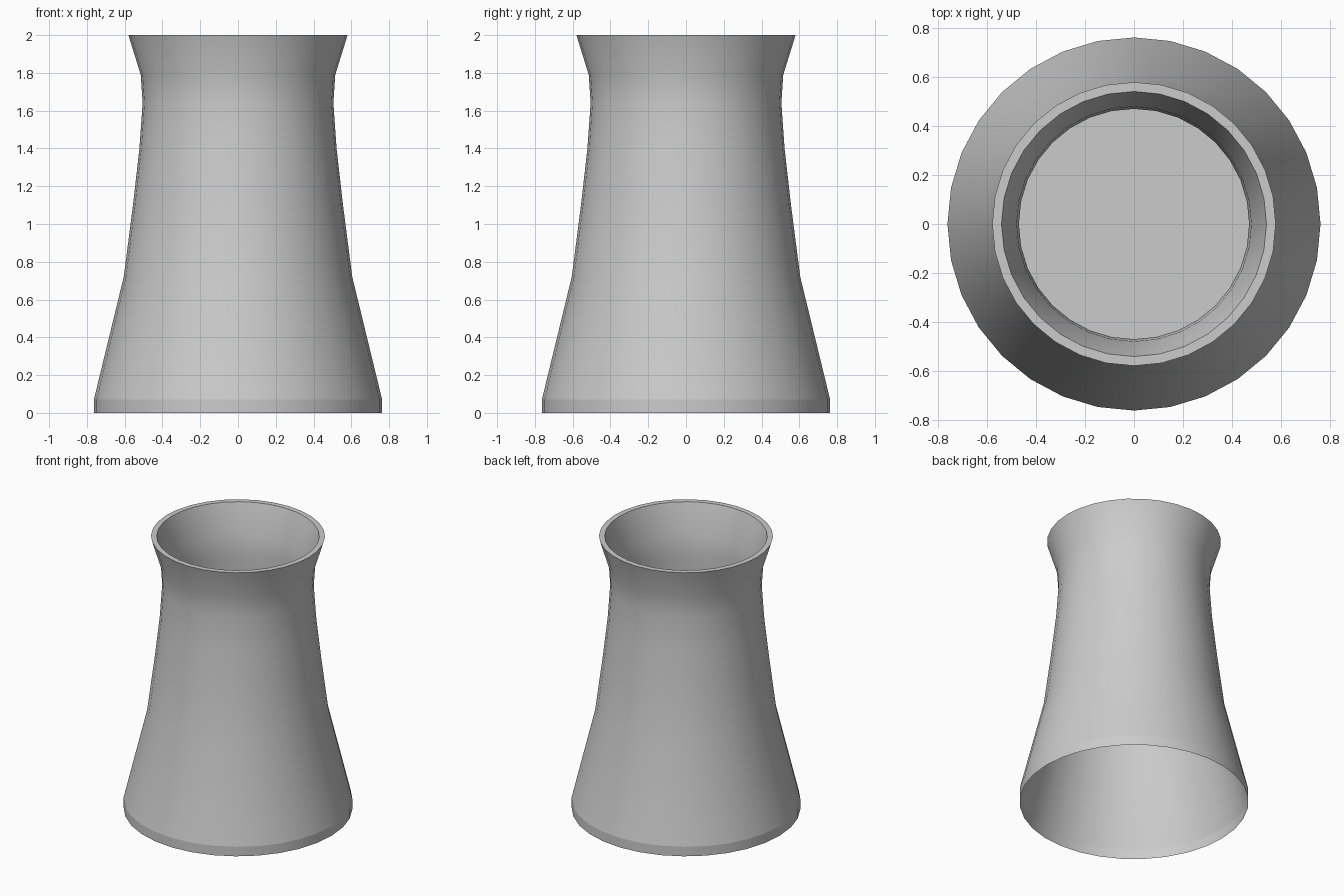
import bpy, bmesh, math

if "Cube" in bpy.data.objects:
    bpy.data.objects.remove(bpy.data.objects["Cube"])

SIDES = 32

def lathe(name, profile, sharp_rings=(), cap_end=False):
    """Revolve (radius, z) points around z, smooth apart from the given rings."""
    bm = bmesh.new()
    rings = []
    for r, z in profile:
        rings.append([bm.verts.new((r * math.cos(2 * math.pi * i / SIDES),
                                    r * math.sin(2 * math.pi * i / SIDES), z))
                      for i in range(SIDES)])
    for a, b in zip(rings, rings[1:]):
        for i in range(SIDES):
            j = (i + 1) % SIDES
            bm.faces.new((a[i], a[j], b[j], b[i])).smooth = True
    if cap_end:
        bm.faces.new(rings[-1])
    for k in sharp_rings:
        for i in range(SIDES):
            bm.edges.get((rings[k][i], rings[k][(i + 1) % SIDES])).smooth = False
    mesh = bpy.data.meshes.new(name)
    bm.to_mesh(mesh)
    bm.free()
    obj = bpy.data.objects.new(name, mesh)
    bpy.context.collection.objects.link(obj)
    return obj

# Waisted outer shell, open underneath, with a short upright foot band;
# it folds over a flat rim into the inner wall, closed by a floor inside
outer = [(0.763, 0), (0.763, 0.07), (0.605, 0.72), (0.556, 1.1),
         (0.522, 1.4), (0.505, 1.64), (0.515, 1.79), (0.58, 2.0)]
inner = [(0.542, 2.0), (0.48, 1.79), (0.471, 1.64), (0.487, 1.4), (0.52, 1.1)]
lathe("cooling_tower_shell", outer + inner,
      sharp_rings=(1, 7, 8, 12), cap_end=True)
